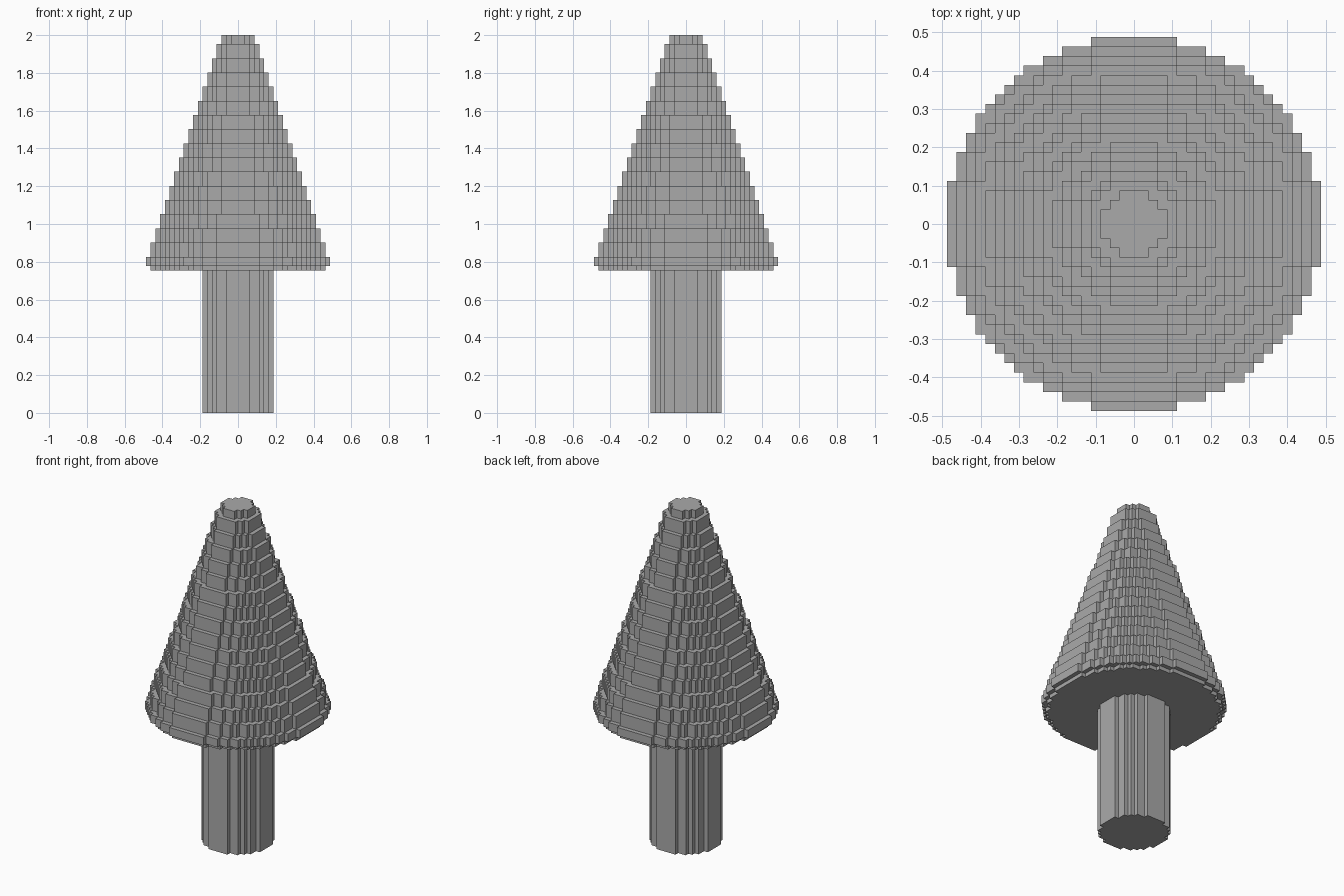
import bpy
import bmesh
import math

VOXEL = 0.025

cube = bpy.data.objects.get("Cube")
if cube:
    bpy.data.objects.remove(cube, do_unlink=True)

grey = bpy.data.materials.new("plain grey")
grey.use_nodes = True
grey.diffuse_color = (0.4, 0.4, 0.4, 1)
grey.node_tree.nodes["Principled BSDF"].inputs["Base Color"].default_value = (0.4, 0.4, 0.4, 1)


def disc_outline(n):
    """Stepped outline of a block disc reaching n cells from its centre cell."""
    side = []
    for row in range(-n, n + 1):
        x = math.floor(math.sqrt((n + 0.5) ** 2 - row ** 2)) + 0.5
        if side and side[-1][0] == x:
            side.pop()
        else:
            side.append((x, row - 0.5))
        side.append((x, row + 0.5))
    outline = side + [(-x, -y) for x, y in side]
    return [(x * VOXEL, y * VOXEL) for x, y in outline]


def add_disc(bm, n, z0, z1, top=True, bottom=False):
    """Wall of a block disc, with optional caps."""
    outline = disc_outline(n)
    low = [bm.verts.new((x, y, z0)) for x, y in outline]
    high = [bm.verts.new((x, y, z1)) for x, y in outline]
    for i in range(len(low)):
        j = (i + 1) % len(low)
        bm.faces.new((low[i], low[j], high[j], high[i]))
    if top:
        bm.faces.new(high)
    if bottom:
        bm.faces.new(low[::-1])


def make_object(name, bm):
    mesh = bpy.data.meshes.new(name)
    bm.to_mesh(mesh)
    bm.free()
    mesh.materials.append(grey)
    obj = bpy.data.objects.new(name, mesh)
    bpy.context.collection.objects.link(obj)


# Trunk: straight block column
bm = bmesh.new()
add_disc(bm, 7, 0, 0.755, top=False, bottom=True)
make_object("trunk", bm)

# Foliage: rim tucked under the widest disc, then terraces narrowing to the tip
bm = bmesh.new()
add_disc(bm, 18, 0.755, 0.778, top=False, bottom=True)
add_disc(bm, 19, 0.778, 0.826, bottom=True)
levels = [0.826] + [0.902 + 0.075 * i for i in range(15)] + [2.0]
for i in range(16):
    add_disc(bm, 18 - i, levels[i], levels[i + 1])
make_object("foliage", bm)
